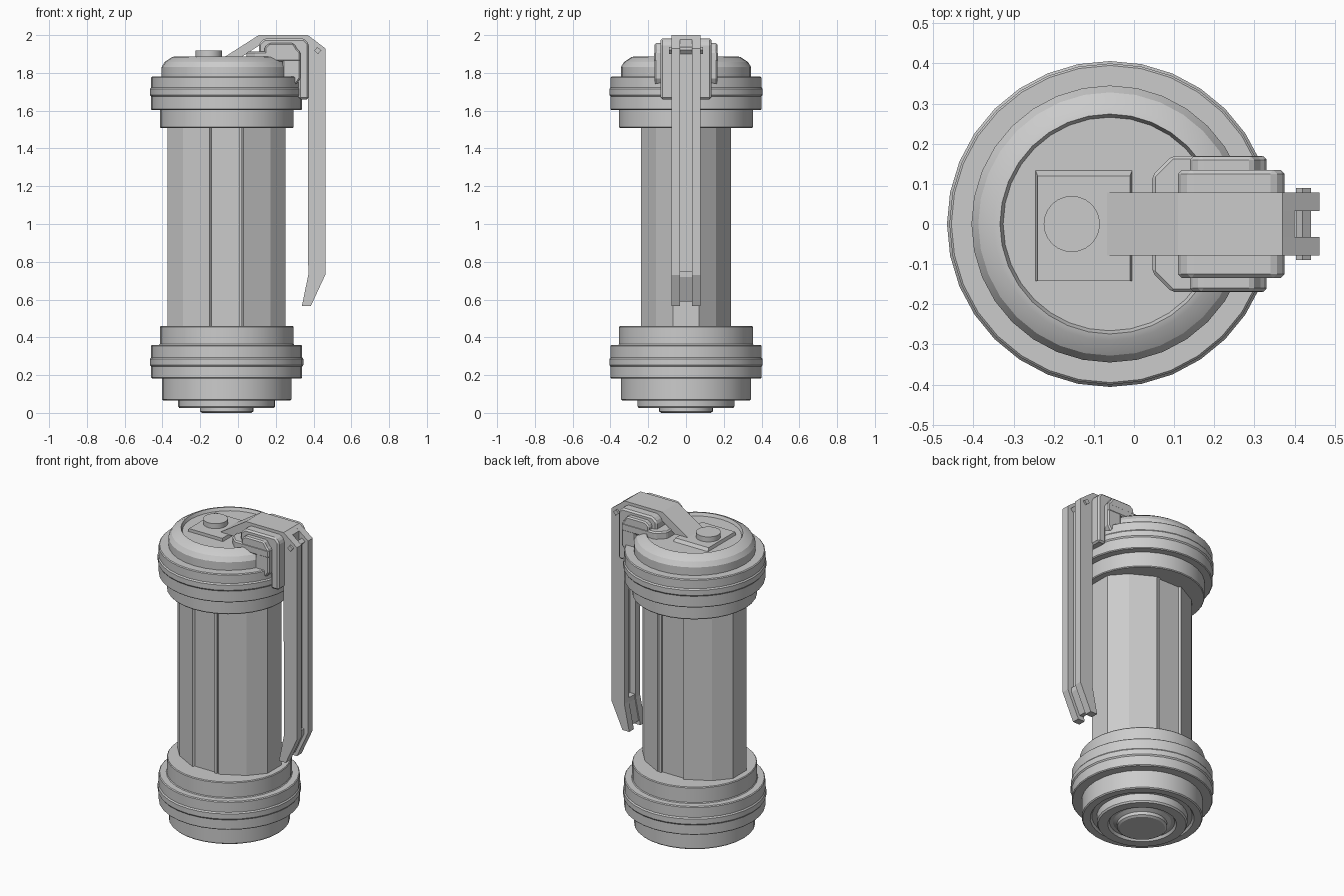
import bpy, bmesh, math

if "Cube" in bpy.data.objects:
    bpy.data.objects.remove(bpy.data.objects["Cube"])

CX = -0.06  # axis of the canister


def finish(name, bm, smooth=False, bevel=0.0):
    bmesh.ops.recalc_face_normals(bm, faces=bm.faces[:])
    me = bpy.data.meshes.new(name)
    bm.to_mesh(me)
    bm.free()
    ob = bpy.data.objects.new(name, me)
    bpy.context.collection.objects.link(ob)
    if bevel:
        m = ob.modifiers.new("Bevel", 'BEVEL')
        m.width, m.segments = bevel, 1
        m.limit_method, m.angle_limit = 'ANGLE', math.radians(40)
    if smooth:
        bpy.ops.object.select_all(action='DESELECT')
        ob.select_set(True)
        bpy.context.view_layer.objects.active = ob
        bpy.ops.object.shade_smooth_by_angle(angle=math.radians(25))
    return ob


def lathe(name, profile, x=CX, n=32):
    """Spin an (r, z) profile around a vertical axis and cap both ends."""
    bm = bmesh.new()
    rings = [[bm.verts.new((x + r * math.cos(2 * math.pi * i / n),
                            r * math.sin(2 * math.pi * i / n), z))
              for i in range(n)] for r, z in profile]
    for a, b in zip(rings, rings[1:]):
        for i in range(n):
            j = (i + 1) % n
            bm.faces.new((a[i], a[j], b[j], b[i]))
    bm.faces.new(rings[0])
    bm.faces.new(rings[-1])
    return finish(name, bm, smooth=True)


def prism(name, pts, lo, hi, axis='Y', bevel=0.0):
    """Extrude an (x, z) outline along y, or an (x, y) outline along z."""
    bm = bmesh.new()
    put = (lambda p, h: (p[0], h, p[1])) if axis == 'Y' else (lambda p, h: (p[0], p[1], h))
    a = [bm.verts.new(put(p, lo)) for p in pts]
    b = [bm.verts.new(put(p, hi)) for p in pts]
    for i in range(len(pts)):
        j = (i + 1) % len(pts)
        bm.faces.new((a[i], a[j], b[j], b[i]))
    bm.faces.new(a)
    bm.faces.new(b)
    return finish(name, bm, bevel=bevel)


def box(name, x0, x1, y0, y1, z0, z1, bevel=0.0):
    return prism(name, [(x0, z0), (x1, z0), (x1, z1), (x0, z1)], y0, y1, bevel=bevel)


def pair(name, pts, y0, y1, bevel=0.0):
    """The same outline on the front (-y) and back (+y) side."""
    prism(name + "_front", pts, -y1, -y0, bevel=bevel)
    prism(name + "_back", pts, y0, y1, bevel=bevel)


# Bottom cap: stepped rings with a raised centre button
lathe("bottom_cap", [
    (.13, 0), (.142, .008), (.142, .028), (.165, .04), (.185, .04), (.195, .025), (.25, .025),
    (.257, .035), (.257, .08), (.285, .08), (.295, .066), (.337, .066), (.343, .072),
    (.343, .182), (.395, .182), (.4, .187), (.4, .245), (.406, .253), (.406, .285),
    (.4, .293), (.4, .355), (.395, .36), (.358, .36), (.354, .365), (.354, .455), (.35, .46)])

# Top cap: matching ring, dome and recessed lid
lathe("top_cap", [
    (.35, 1.508), (.354, 1.513), (.354, 1.603), (.395, 1.603), (.4, 1.608), (.4, 1.675),
    (.406, 1.683), (.406, 1.715), (.4, 1.723), (.4, 1.775), (.395, 1.78), (.345, 1.78),
    (.345, 1.83), (.328, 1.858), (.29, 1.883), (.274, 1.887), (.266, 1.868)])

# Faceted body with a shallow flute down the front and back
q = [(.312, .068), (.232, .16), (.09, .237), (.08, .225)]
half = q + [(-x, y) for x, y in reversed(q)]
outline = [(CX + x, y) for x, y in half] + [(CX + x, -y) for x, y in reversed(half)]
prism("body", outline, .44, 1.53, axis='Z')
pair("body_seam_rib", [(CX + .065, .44), (CX + .08, .44), (CX + .08, 1.53), (CX + .065, 1.53)], .2, .237)

# Lid plate with one sloped side, and its button
plate = box("lid_plate", -.25, 0, -.142, .145, 1.85, 1.887)
for v in plate.data.vertices:
    if v.co.z > 1.87:
        v.co.x += .01 if v.co.x < -.1 else -.01
        if v.co.y > 0:
            v.co.y = .12
lathe("lid_button", [(.07, 1.87), (.07, 1.918)], x=-.155, n=24)

# Hinge housing
prism("hinge_block", [(.11, 1.84), (.235, 1.84), (.235, 1.76), (.32, 1.76), (.32, 1.66),
                      (.375, 1.66), (.375, 1.955), (.35, 1.982), (.14, 1.982), (.11, 1.955)],
      -.135, .135, bevel=.01)
prism("hinge_base", [(.045, -.12), (.095, -.17), (.33, -.17), (.33, .17), (.095, .17), (.045, .12)],
      1.86, 1.912, axis='Z', bevel=.008)
pair("hinge_cheek", [(.14, 1.87), (.14, 1.935), (.165, 1.957), (.295, 1.957), (.315, 1.925),
                     (.33, 1.91), (.33, 1.77), (.31, 1.74), (.275, 1.74), (.235, 1.78),
                     (.235, 1.87)], .12, .168, bevel=.008)

# Lever: sloped top strap, two long rails, a recessed web and a tip bridge
prism("lever_top", [(-.07, 1.885), (.11, 2.0), (.37, 2.0), (.4, 1.977), (.4, 1.9),
                    (.34, 1.9), (.34, 1.95), (.12, 1.95), (.02, 1.885)], -.078, .078)
pair("lever_rail", [(.37, 1.9), (.37, 2.0), (.462, 1.93), (.462, .73), (.385, .565),
                    (.338, .565), (.372, .73)], .032, .078)
box("lever_web", .41, .42, -.034, .034, .7, 1.92)
prism("lever_tip_bridge", [(.375, .75), (.435, .75), (.435, .72), (.375, .59), (.35, .59), (.375, .72)],
      -.034, .034)

# Square hinge pin through the rails
prism("lever_pin", [(.403, 1.918), (.42, 1.937), (.441, 1.92), (.424, 1.9)], -.09, .09)
